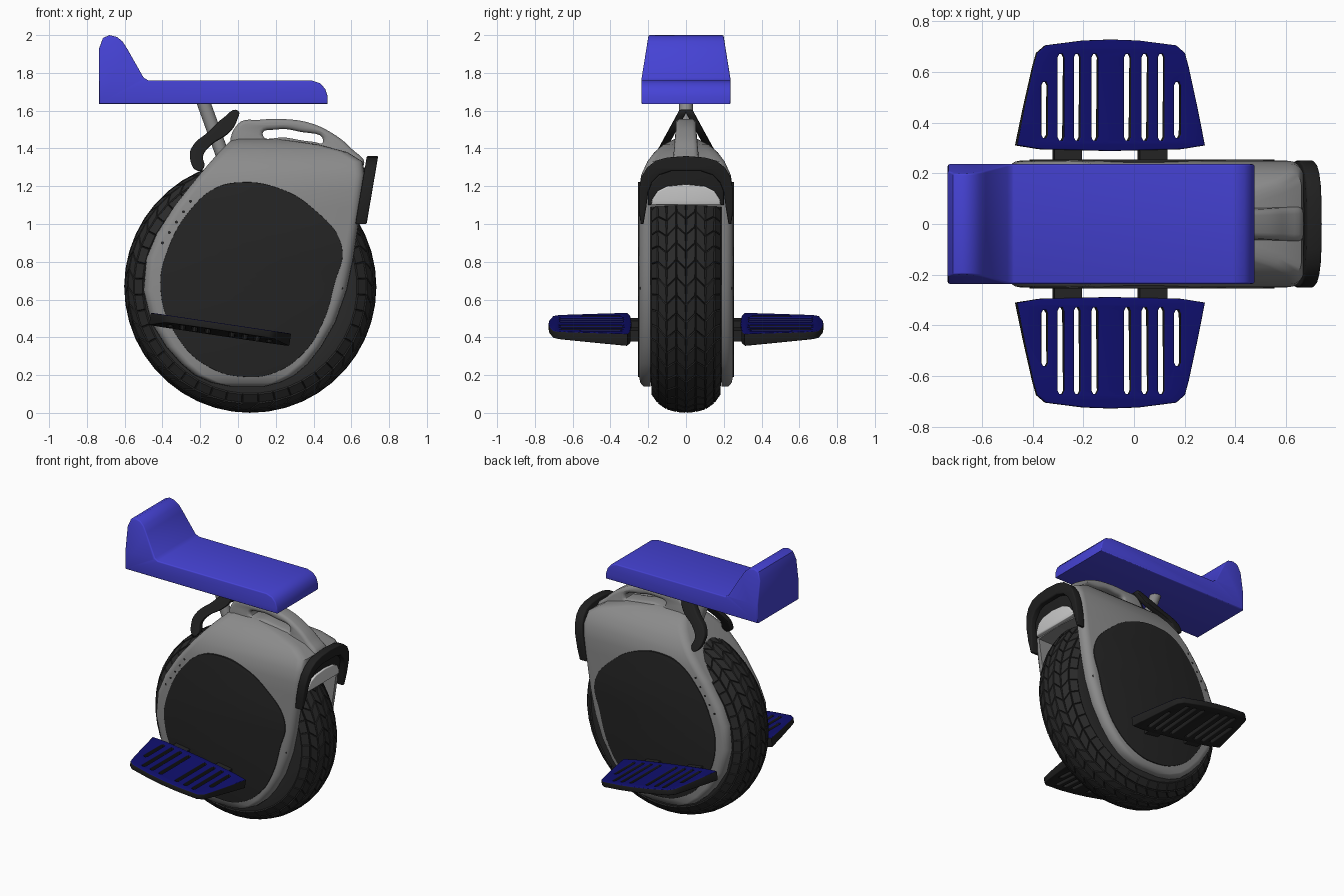
import bpy, bmesh, math
from math import sin, cos, pi, radians
from mathutils import Matrix

if "Cube" in bpy.data.objects:
    bpy.data.objects.remove(bpy.data.objects["Cube"])


def material(name, rgb):
    m = bpy.data.materials.new(name)
    m.use_nodes = True
    m.diffuse_color = (*rgb, 1)
    m.node_tree.nodes["Principled BSDF"].inputs["Base Color"].default_value = (*rgb, 1)
    return m


SEAT = material("seat blue", (.06, .055, .66))
NAVY = material("pedal navy", (.005, .005, .16))
GREY = material("shell grey", (.26, .26, .26))
LIGHT = material("lens light grey", (.6, .6, .6))
PANEL = material("panel charcoal", (.018, .018, .018))
RUBBER = material("tyre rubber", (.023, .023, .023))
BLACK = material("trim black", (.014, .014, .014))

XY = Matrix()
XZ = Matrix.Rotation(pi / 2, 4, 'X')                    # outline (x, z), depth -y
YZ = Matrix(((0, 0, 1, 0), (1, 0, 0, 0), (0, 1, 0, 0), (0, 0, 0, 1)))  # outline (y, z), depth x


def finish(name, bm, mats, mirror=False, angle=35):
    """Turn a bmesh into a shaded object, mirrored across y when asked."""
    bmesh.ops.remove_doubles(bm, verts=bm.verts, dist=.0004)
    bmesh.ops.recalc_face_normals(bm, faces=bm.faces)
    mesh = bpy.data.meshes.new(name)
    bm.to_mesh(mesh)
    bm.free()
    for m in mats:
        mesh.materials.append(m)
    ob = bpy.data.objects.new(name, mesh)
    bpy.context.collection.objects.link(ob)
    bpy.ops.object.select_all(action='DESELECT')
    ob.select_set(True)
    bpy.context.view_layer.objects.active = ob
    bpy.ops.object.shade_smooth_by_angle(angle=radians(angle))
    if mirror:
        mod = ob.modifiers.new("mirror", 'MIRROR')
        mod.use_axis = (False, True, False)
        mod.use_mirror_merge = False
    return ob


def plate(outlines, half, bevel=0, plane=XY, smooth=True):
    """Filled outline (later outlines are holes) with thickness and rounded rims."""
    cu = bpy.data.curves.new("outline", 'CURVE')
    cu.dimensions, cu.fill_mode, cu.resolution_u = '2D', 'BOTH', 6
    cu.extrude, cu.bevel_depth, cu.offset, cu.bevel_resolution = half - bevel, bevel, -bevel, 2
    for pts in outlines:
        s = cu.splines.new('BEZIER')
        s.bezier_points.add(len(pts) - 1)
        for b, p in zip(s.bezier_points, pts):
            b.co = (*p, 0)
            b.handle_left_type = b.handle_right_type = 'AUTO' if smooth else 'VECTOR'
        s.use_cyclic_u = True
    ob = bpy.data.objects.new("outline", cu)
    bpy.context.collection.objects.link(ob)
    dg = bpy.context.evaluated_depsgraph_get()
    mesh = bpy.data.meshes.new_from_object(ob.evaluated_get(dg))
    bm = bmesh.new()
    bm.from_mesh(mesh)
    bpy.data.objects.remove(ob)
    bpy.data.curves.remove(cu)
    bpy.data.meshes.remove(mesh)
    bmesh.ops.remove_doubles(bm, verts=bm.verts, dist=.0004)
    bm.transform(plane)
    return bm


def cylinder(name, a, b, r, mat, mirror=False, sides=32):
    a, b = Matrix.Translation(a).translation, Matrix.Translation(b).translation
    d = b - a
    bm = bmesh.new()
    bmesh.ops.create_cone(bm, cap_ends=True, segments=sides, radius1=r, radius2=r, depth=d.length,
                          matrix=Matrix.Translation((a + b) / 2) @ d.to_track_quat('Z', 'Y').to_matrix().to_4x4())
    return finish(name, bm, [mat], mirror)


# Tyre: revolved profile with zigzag tread blocks raised from the carcass
CX, CZ, SEG = .065, .668, 44
half = [(.05, .657, .5), (.1, .642, 0), (.145, .612, .5), (.178, .565, .5), (.188, .5, .5), (.17, .38, .5)]
profile = [(-y, r, o) for y, r, o in reversed(half)] + [(0, .66, 0)] + half
bm = bmesh.new()
rings = []
for y, r, off in profile:
    angles = [2 * pi * (j + off) / SEG for j in range(SEG)]
    rings.append([bm.verts.new((CX + r * cos(a), y, CZ + r * sin(a))) for a in angles])
tread = []
for i, (p, q) in enumerate(zip(rings, rings[1:] + rings[:1])):
    for j in range(SEG):
        k = (j + 1) % SEG
        f = bm.faces.new((p[j], p[k], q[k], q[j]))
        if 2 <= i <= len(rings) - 4:
            tread.append(f)
bmesh.ops.recalc_face_normals(bm, faces=bm.faces)
bmesh.ops.inset_individual(bm, faces=tread, thickness=.005, depth=.008)
finish("tyre", bm, [RUBBER])
cylinder("wheel_hub", (CX, -.16, CZ), (CX, .16, CZ), .42, BLACK)

# Shell: one side lofted upward from rounded sections, open inside for the wheel
rows = [(.14, -.04, .14, .225), (.16, -.14, .22, .242), (.2, -.23, .3, .25), (.26, -.3, .37, .25),
        (.35, -.38, .44, .25), (.48, -.46, .515, .25), (.65, -.5, .575, .25), (.82, -.485, .61, .25),
        (.95, -.43, .63, .25), (1.09, -.34, .65, .25), (1.1, -.333, .651, .25), (1.18, -.27, .662, .249),
        (1.26, -.205, .67, .237), (1.33, -.145, .66, .205), (1.38, -.1, .58, .168),
        (1.42, -.06, .43, .12), (1.45, -.03, .22, .06)]
bm = bmesh.new()
loops = []
for z, xl, xr, w in rows:
    inner = .188 if z < 1.095 else 0
    b = min(.05, (w - inner) * .8)
    arc = [k * pi / 8 for k in range(5)]
    sect = [(xl, inner)] + [(xl + b - b * cos(a), w - b + b * sin(a)) for a in arc]
    sect += [(xr - b + b * sin(a), w - b + b * cos(a)) for a in arc] + [(xr, inner)]
    loops.append([bm.verts.new((x, y, z)) for x, y in sect])
for p, q in zip(loops, loops[1:]):
    for j in range(len(p)):
        k = (j + 1) % len(p)
        bm.faces.new((p[j], p[k], q[k], q[j]))
bm.faces.new(loops[0])
bm.faces.new(loops[-1])
finish("side_shell", bm, [GREY], True)

# Charcoal side panels
outline = [(-.41, .65), (-.37, .87), (-.24, 1.09), (-.12, 1.19), (0, 1.22), (.2, 1.195), (.4, 1.08),
           (.55, .88), (.51, .68), (.45, .48), (.35, .32), (.2, .215), (.05, .19), (-.15, .24), (-.32, .4)]
bm = plate([outline], .008, .002, Matrix.Translation((0, .247, 0)) @ XZ)
finish("side_panel", bm, [PANEL], True)

# Shell screws along the rear and front edges
for i in range(5):
    x, z = -.4 + .037 * i, .9 + .055 * i
    cylinder("shell_screw", (x, .2, z), (x, .2505, z), .008, PANEL, True, 12)
cylinder("shell_screw", (.548, .2, .66), (.548, .244, .66), .008, PANEL, True, 12)

# Carry handle with a grip opening
grip = [(-.02, 1.38), (0, 1.53), (.12, 1.552), (.25, 1.555), (.38, 1.535), (.5, 1.48), (.6, 1.4),
        (.665, 1.31), (.5, 1.3), (.2, 1.35)]
hole = [(.13, 1.475), (.2, 1.5), (.32, 1.49), (.45, 1.435), (.4, 1.435), (.25, 1.458)]
bm = plate([grip, hole], .055, .022, XZ)
for v in bm.verts:
    v.co.y *= 1 + max(0, 1.5 - v.co.z) * 1.5
finish("carry_handle", bm, [GREY])

# Rear guard: two leaning blades meeting at the top
blade = [(-.21, 1.28), (-.255, 1.36), (-.235, 1.42), (-.16, 1.485), (-.08, 1.56), (0, 1.6),
         (-.005, 1.55), (-.04, 1.49), (-.15, 1.41), (-.185, 1.36), (-.18, 1.3)]
bm = plate([blade], .022, .008, XZ)
for v in bm.verts:
    v.co.y += .19 - .175 * (v.co.z - 1.28) / .32
finish("rear_guard", bm, [BLACK], True)


# Front lamp: arched bumper, dark housing and pale lens, all leaning with the shell
def both(pts):
    return pts + [(-y, z) for y, z in reversed(pts) if y]


def lamp_part(name, outline, x, thick, mat):
    bm = plate([outline], thick, .008, Matrix.Translation((x, 0, 0)) @ YZ, False)
    for v in bm.verts:
        v.co.x += .17 * (v.co.z - 1.2)
    finish(name, bm, [mat])


outer = [(0, 1.36), (.1, 1.352), (.16, 1.335), (.205, 1.3), (.235, 1.25), (.25, 1.18), (.25, 1.08), (.24, 1.0)]
inner = [(.225, 1.0), (.21, 1.09), (.2, 1.17), (.18, 1.22), (.14, 1.26), (.08, 1.28)]
lamp_part("front_bumper", outer + inner + [(-y, z) for y, z in reversed(outer[1:] + inner)], .685, .03, BLACK)
lamp_part("lamp_housing", both([(0, 1.3), (.12, 1.28), (.2, 1.2), (.2, 1.1)]), .66, .02, BLACK)
lamp_part("lamp_lens", both([(0, 1.21), (.1, 1.2), (.15, 1.175), (.18, 1.13), (.185, 1.1)]), .675, .02, LIGHT)

# Pedals: navy slotted deck over a dark tapering base, tilted forward
rim = [(-.375, .31), (-.345, .46), (-.31, .62), (-.295, .675), (-.26, .705), (-.11, .724)]
edge = rim + [(0, .728)] + [(-x, y) for x, y in reversed(rim)] + [(.28, .295), (0, .288), (-.28, .295)]
slots = []
for x, y0, y1 in [(-.265, .34, .56), (-.2, .33, .67), (-.135, .33, .67), (-.065, .33, .67)]:
    for s in (x, -x):
        c = .013
        slots.append([(s - c, y0 + c), (s - c, y1 - c), (s - c / 2, y1), (s + c / 2, y1),
                      (s + c, y1 - c), (s + c, y0 + c), (s + c / 2, y0), (s - c / 2, y0)])
tilt = Matrix.Translation((-.09, 0, .475)) @ Matrix.Rotation(radians(8.5), 4, 'Y')
bm = plate([edge] + slots, .034, .006, XY, False)
for v in bm.verts:
    v.co.z -= .034
    if v.co.z < -.034:
        v.co.z += .03 * (v.co.y - .29) / .44
bmesh.ops.recalc_face_normals(bm, faces=bm.faces)
for f in bm.faces:
    f.material_index = 1 if f.normal.z > .3 else 0
bm.transform(tilt)
finish("pedal", bm, [BLACK, NAVY], True)

# Pedal hinge arms
bm = bmesh.new()
for x in (-.17, .17):
    bmesh.ops.create_cube(bm, size=1, matrix=tilt @ Matrix.Translation((x, .28, -.035)) @ Matrix.Diagonal((.11, .1, .06, 1)))
finish("pedal_arm", bm, [PANEL], True)

# Seat post and seat with a backrest that narrows upward
cylinder("seat_post", (-.185, 0, 1.65), (-.08, 0, 1.36), .036, GREY)
side = [(-.735, 1.635), (.475, 1.635), (.475, 1.675), (.462, 1.715), (.435, 1.745), (.39, 1.76), (-.475, 1.76),
        (-.5, 1.775), (-.585, 1.925), (-.61, 1.965), (-.64, 1.99), (-.68, 2.0), (-.715, 1.985), (-.735, 1.93)]
bm = plate([side], .236, .008, XZ, False)
bmesh.ops.bisect_plane(bm, geom=bm.verts[:] + bm.edges[:] + bm.faces[:], plane_co=(0, 0, 1.765), plane_no=(0, 0, 1))
for v in bm.verts:
    v.co.y *= 1 - .16 * max(0, v.co.z - 1.765) / .235
finish("seat", bm, [SEAT])
